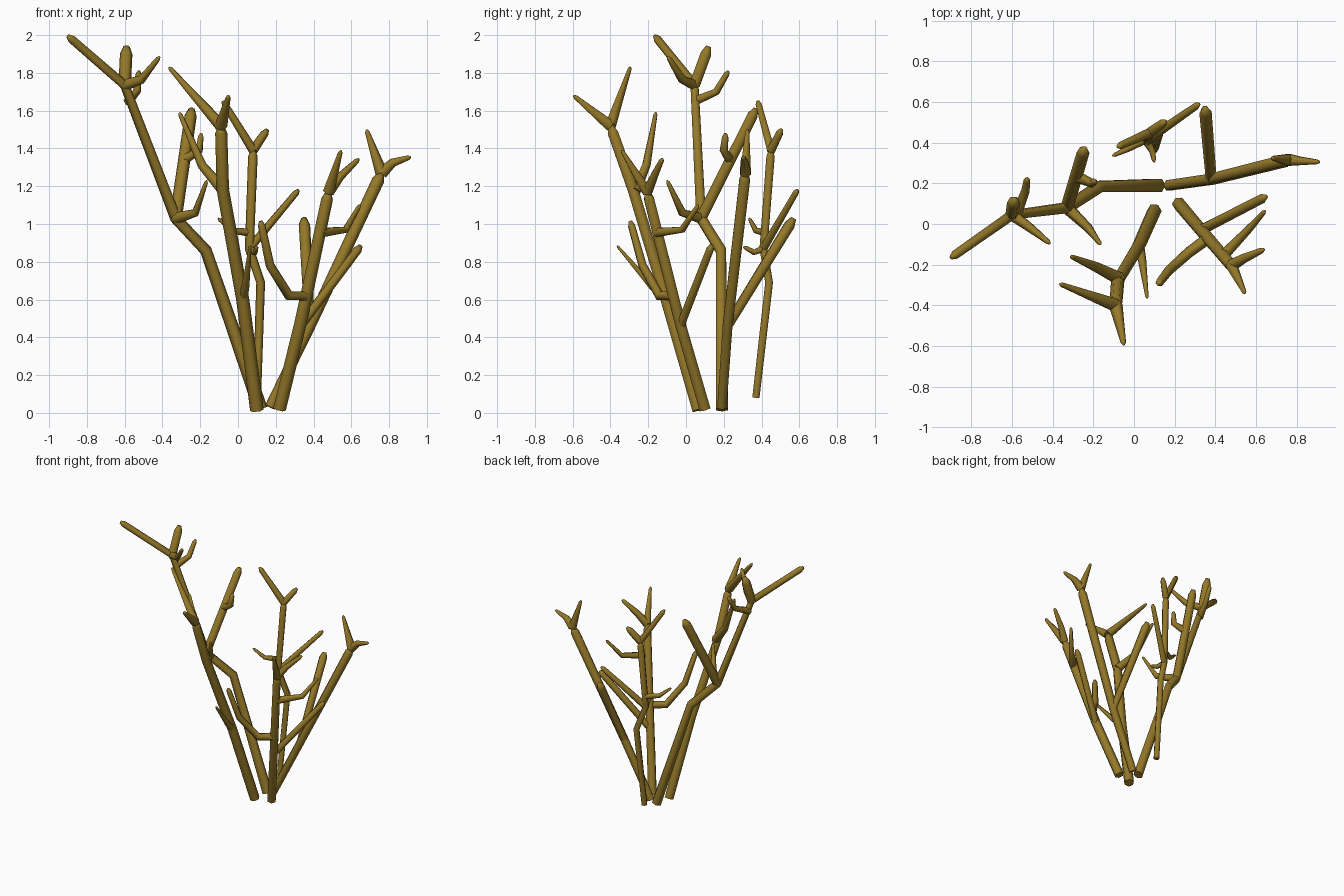
import bpy, bmesh, math
from mathutils import Vector

SIDES = 6
THICK = 1.1
bark = bpy.data.materials.new("bark")
bark.diffuse_color = (0.30, 0.19, 0.022, 1)


def branch(name, pts, r0, r1):
    """Smooth six-sided tapered tube along a bent path, with a short blunt tip."""
    r0, r1 = r0 * THICK, r1 * THICK
    p = [Vector(v) for v in pts]
    # insert a ring just before the end so the tip is bevelled
    last = p[-1] - p[-2]
    p.insert(-1, p[-1] - last.normalized() * min(r1 * 1.3, last.length * 0.3))
    d = [0.0]
    for a, b in zip(p, p[1:]):
        d.append(d[-1] + (b - a).length)
    radii = [r0 + (r1 - r0) * t / d[-1] for t in d]
    radii[-1] = r1 * 0.5

    bm = bmesh.new()
    rings = []
    side = None
    for i, c in enumerate(p):
        t_in = (p[i] - p[i - 1]).normalized() if i else (p[1] - p[0]).normalized()
        t_out = (p[i + 1] - p[i]).normalized() if i < len(p) - 1 else t_in
        t = (t_in + t_out).normalized()
        # carry the side direction along the path to avoid twisting
        ref = side if side else (Vector((1, 0, 0)) if abs(t.x) < 0.9 else Vector((0, 1, 0)))
        side = (ref - t * ref.dot(t)).normalized()
        up = t.cross(side)
        rings.append([bm.verts.new(c + radii[i] * (side * math.cos(a) + up * math.sin(a)))
                      for a in (2 * math.pi * k / SIDES for k in range(SIDES))])
    for a, b in zip(rings, rings[1:]):
        for k in range(SIDES):
            n = (k + 1) % SIDES
            bm.faces.new((a[k], a[n], b[n], b[k])).smooth = True
    bm.faces.new(rings[0][::-1])
    bm.faces.new(rings[-1]).smooth = True
    # keep the cut base crisp
    for k in range(SIDES):
        bm.edges.get((rings[0][k], rings[0][(k + 1) % SIDES])).smooth = False
    me = bpy.data.meshes.new(name)
    bm.to_mesh(me)
    bm.free()
    me.materials.append(bark)
    ob = bpy.data.objects.new(name, me)
    bpy.context.collection.objects.link(ob)


# Tall left stem and its twigs
fork = (-0.60, 0.045, 1.735)
elbow = (-0.33, 0.08, 1.03)
branch("left_stem", [(0.12, 0.19, 0.02), (-0.17, 0.185, 0.86), elbow, fork, (-0.90, -0.165, 1.995)], 0.034, 0.020)
branch("left_top_stub", [fork, (-0.59, 0.12, 1.94)], 0.030, 0.030)
branch("left_top_front_twig", [fork, (-0.51, -0.02, 1.765), (-0.415, -0.095, 1.885)], 0.028, 0.011)
branch("left_top_back_twig", [(-0.58, 0.045, 1.65), (-0.535, 0.16, 1.70), (-0.525, 0.225, 1.81)], 0.025, 0.014)
branch("left_side_branch", [elbow, (-0.245, 0.37, 1.61)], 0.030, 0.029)
branch("left_side_twig", [(-0.285, 0.235, 1.34), (-0.205, 0.20, 1.39), (-0.195, 0.21, 1.48)], 0.027, 0.014)
branch("left_front_twig", [elbow, (-0.225, -0.02, 1.06), (-0.165, -0.10, 1.23)], 0.029, 0.009)

# Front stem and its twigs
fork = (-0.09, -0.40, 1.52)
branch("front_stem", [(0.10, 0.065, 0.015), (0.025, -0.105, 0.60), (-0.08, -0.28, 1.18), fork], 0.033, 0.029)
branch("front_tip_left", [fork, (-0.365, -0.295, 1.83)], 0.030, 0.010)
branch("front_tip_right", [fork, (-0.05, -0.595, 1.68)], 0.031, 0.011)
branch("front_side_branch", [(-0.07, -0.27, 1.17), (-0.19, -0.21, 1.31), (-0.31, -0.16, 1.59)], 0.030, 0.010)
branch("front_low_twig", [(0.025, -0.10, 0.60), (0.04, -0.18, 0.67), (0.065, -0.365, 0.885)], 0.023, 0.007)

# Right stem with forked end
fork = (0.76, 0.315, 1.27)
low = (0.38, 0.22, 0.46)
branch("right_stem", [(0.17, 0.19, 0.03), low, fork], 0.026, 0.030)
branch("right_tip_outer", [fork, (0.82, 0.31, 1.325), (0.915, 0.305, 1.355)], 0.030, 0.010)
branch("right_tip_upper", [fork, (0.68, 0.325, 1.50)], 0.030, 0.010)
branch("right_back_branch", [(0.36, 0.215, 0.42), low, (0.35, 0.57, 1.03)], 0.025, 0.028)

# Middle right stem and its twigs
fork = (0.48, -0.205, 1.17)
branch("middle_stem", [(0.22, 0.10, 0.02), (0.33, -0.03, 0.47), fork], 0.031, 0.028)
branch("middle_tip_front", [fork, (0.545, -0.34, 1.39)], 0.028, 0.010)
branch("middle_tip_back", [fork, (0.54, -0.17, 1.25), (0.64, -0.125, 1.345)], 0.028, 0.012)
branch("middle_long_branch", [(0.33, -0.03, 0.46), (0.65, 0.135, 0.885)], 0.023, 0.021)
branch("middle_left_branch", [(0.365, -0.07, 0.62), (0.27, -0.14, 0.62), (0.17, -0.23, 0.78), (0.12, -0.295, 1.015)], 0.026, 0.018)
branch("middle_right_twig", [(0.44, -0.155, 0.955), (0.57, -0.02, 0.97), (0.645, 0.065, 1.10)], 0.025, 0.010)

# Back stem and its twigs
fork = (0.08, 0.45, 1.39)
knee = (0.06, 0.41, 0.87)
branch("back_stem", [(0.10, 0.37, 0.08), (0.12, 0.44, 0.69), knee, fork], 0.020, 0.023)
branch("back_tip_right", [fork, (0.155, 0.505, 1.50)], 0.024, 0.019)
branch("back_tip_left", [fork, (-0.08, 0.38, 1.65)], 0.022, 0.016)
branch("back_side_branch", [knee, (0.32, 0.59, 1.18)], 0.022, 0.016)
branch("back_left_twig", [(0.06, 0.42, 0.955), (-0.03, 0.37, 0.965), (-0.105, 0.335, 1.03)], 0.021, 0.008)
branch("back_low_twig", [knee, (0.09, 0.36, 0.85), (0.10, 0.305, 0.88)], 0.020, 0.009)
